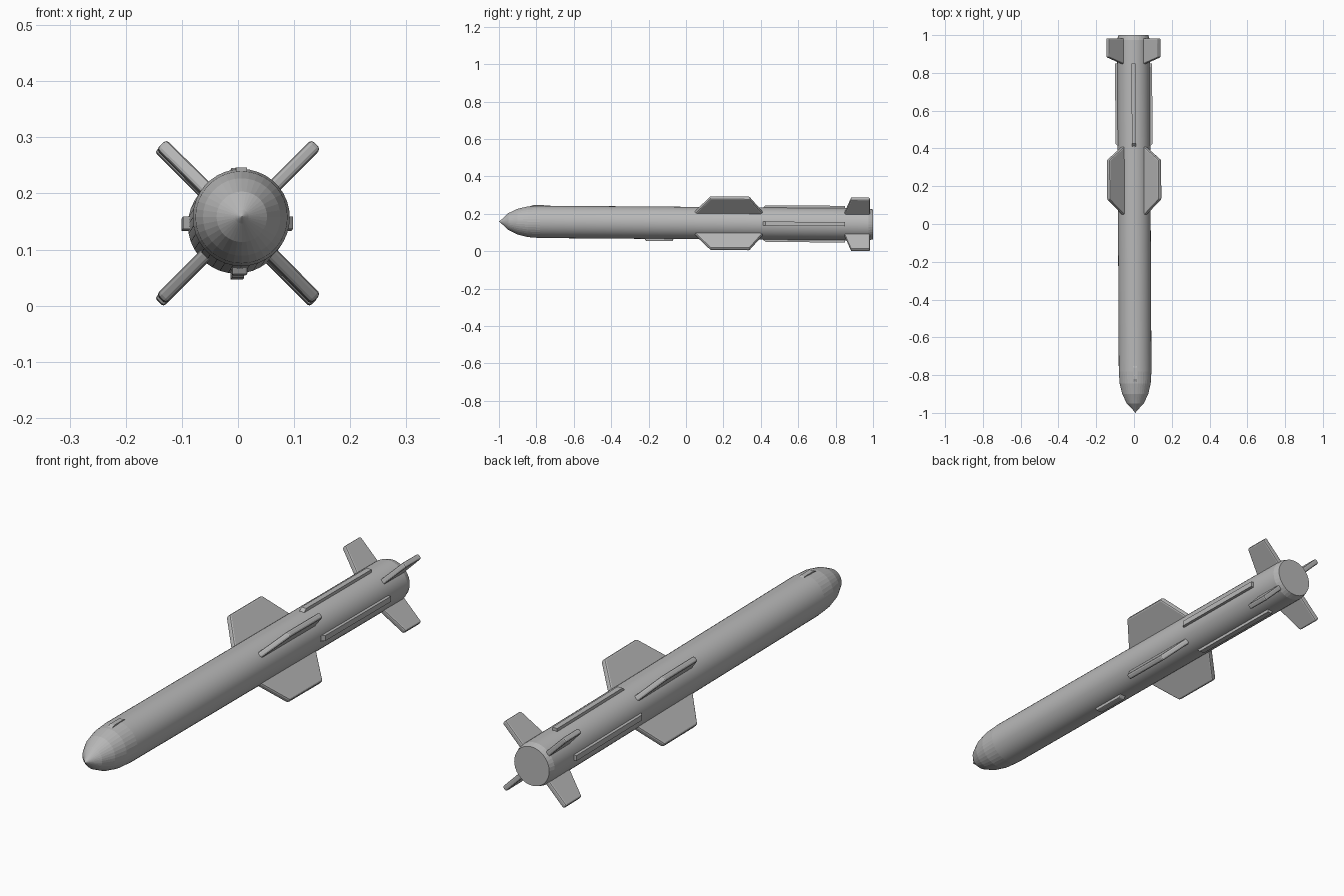
import bpy, bmesh, math
from mathutils import Matrix, Vector

cube = bpy.data.objects.get("Cube")
if cube:
    bpy.data.objects.remove(cube, do_unlink=True)

grey = bpy.data.materials.new("plain grey")
grey.use_nodes = True
colour = (0.48, 0.48, 0.48, 1)
grey.diffuse_color = colour
grey.node_tree.nodes["Principled BSDF"].inputs["Base Color"].default_value = colour

# The long axis droops very slightly towards the tail
TILT = Matrix.Translation((0.002, 0, 0.151)) @ Matrix(
    ((1, -0.005, 0, 0), (0, 1, 0, 0), (0, -0.0077, 1, 0), (0, 0, 0, 1)))


def finish(name, bm, turn=0.0, bevel=0.0):
    bmesh.ops.recalc_face_normals(bm, faces=bm.faces)
    mesh = bpy.data.meshes.new(name)
    bm.transform(TILT @ Matrix.Rotation(turn, 4, 'Y'))
    bm.to_mesh(mesh)
    bm.free()
    mesh.materials.append(grey)
    obj = bpy.data.objects.new(name, mesh)
    bpy.context.collection.objects.link(obj)
    if bevel:
        mod = obj.modifiers.new("bevel", 'BEVEL')
        mod.width = bevel
        mod.segments = 2
        mod.limit_method = 'ANGLE'
    return obj


def plate(name, outline, thickness, turn, bevel=0.0):
    """Extrude a (y, radius) outline sideways, then turn it about the body."""
    bm = bmesh.new()
    face = bm.faces.new([bm.verts.new((-thickness / 2, y, r)) for y, r in outline])
    side = bmesh.ops.extrude_face_region(bm, geom=[face])
    moved = [g for g in side["geom"] if isinstance(g, bmesh.types.BMVert)]
    bmesh.ops.translate(bm, verts=moved, vec=(thickness, 0, 0))
    return finish(name, bm, turn, bevel)


# Body: lathe with a blunt conical nose and a chamfered tail rim
profile = [(-1, 0), (-0.985, 0.012), (-0.95, 0.045), (-0.9, 0.069), (-0.845, 0.082),
           (-0.78, 0.0865), (0.975, 0.0865), (1, 0.079), (1, 0)]
bm = bmesh.new()
points = [bm.verts.new((0, y, r)) for y, r in profile]
edges = [bm.edges.new(pair) for pair in zip(points, points[1:])]
bmesh.ops.spin(bm, geom=points + edges, cent=(0, 0, 0), axis=(0, 1, 0),
               angle=math.tau, steps=36, use_merge=True)
bmesh.ops.remove_doubles(bm, verts=bm.verts, dist=0.0001)
body = finish("body", bm)
for poly in body.data.polygons:
    poly.use_smooth = abs(poly.center.y) < 0.7

# Four wings and four tail fins on the diagonals, four strakes between them
wing = [(0.03, 0.06), (0.13, 0.195), (0.34, 0.195), (0.425, 0.06)]
tail = [(0.84, 0.06), (0.882, 0.195), (0.983, 0.195), (0.983, 0.06)]
strake = [(0.405, 0.08), (0.425, 0.098), (0.85, 0.098), (0.85, 0.08)]
for i, (diagonal, square) in enumerate(zip(
        ("upper_left", "lower_left", "lower_right", "upper_right"),
        ("top", "left", "bottom", "right"))):
    turn = i * math.pi / 2
    plate(diagonal + "_wing", wing, 0.024, turn + math.pi / 4, 0.007)
    plate(diagonal + "_tail_fin", tail, 0.022, turn + math.pi / 4, 0.006)
    plate(square + "_strake", strake, 0.022, turn)

# Small lug beneath the middle of the body
lug = [(-0.225, 0.08), (-0.215, 0.098), (-0.075, 0.098), (-0.06, 0.08)]
plate("belly_lug", lug, 0.028, math.pi, 0.004)
# Low fairing on top behind the nose
fairing = [(-0.84, 0.08), (-0.82, 0.089), (-0.76, 0.089), (-0.74, 0.08)]
plate("top_fairing", fairing, 0.02, 0)
